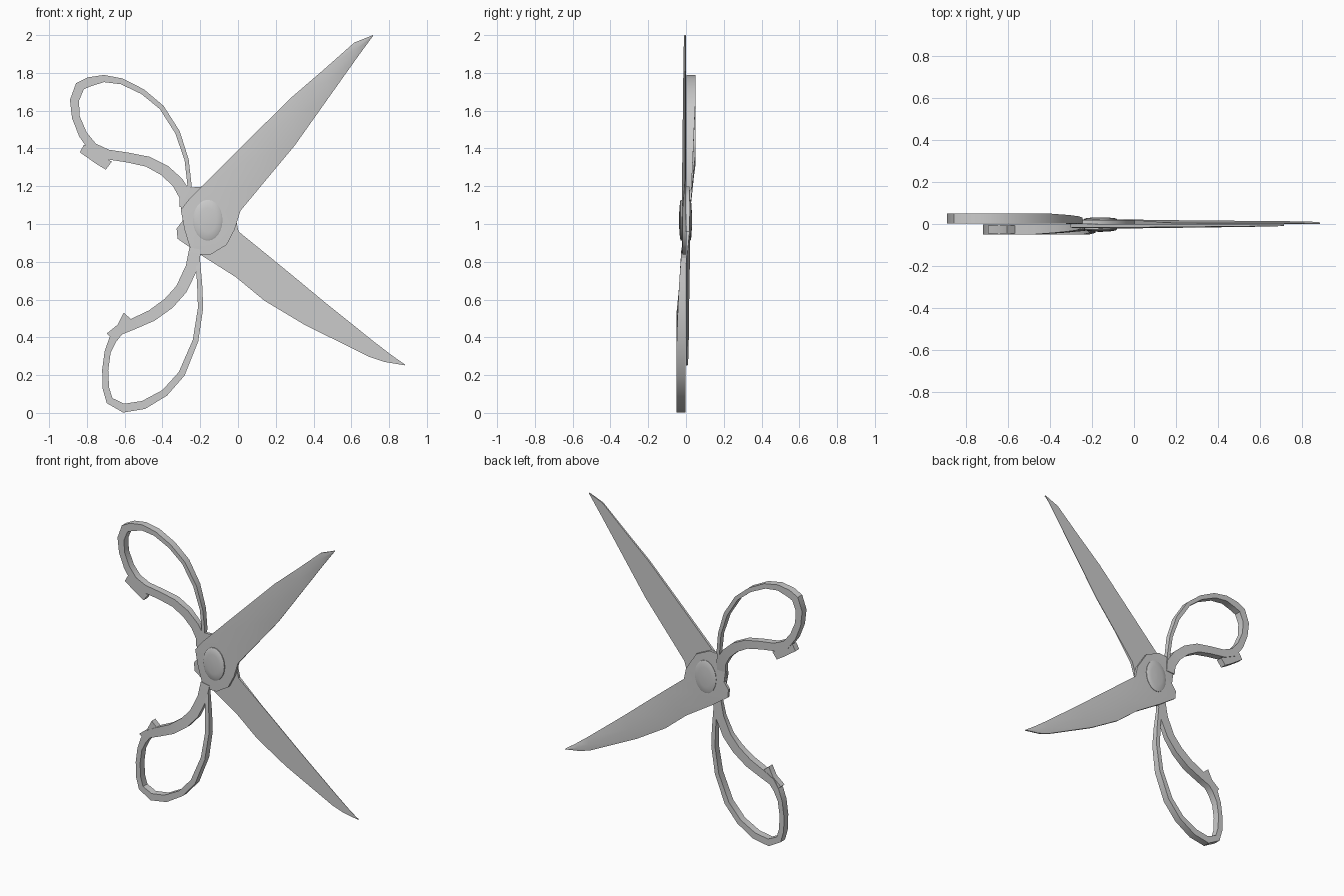
import bpy, bmesh, math
from mathutils import Vector


def loft(name, rings, angle=35):
    """Skin a row of equal-sized point rings and cap both ends."""
    bm = bmesh.new()
    rows = [[bm.verts.new(p) for p in ring] for ring in rings]
    n = len(rows[0])
    for a, b in zip(rows, rows[1:]):
        for i in range(n):
            bm.faces.new((a[i], a[(i + 1) % n], b[(i + 1) % n], b[i]))
    bm.faces.new(rows[0])
    bm.faces.new(rows[-1])
    bmesh.ops.recalc_face_normals(bm, faces=bm.faces)
    mesh = bpy.data.meshes.new(name)
    bm.to_mesh(mesh)
    bm.free()
    ob = bpy.data.objects.new(name, mesh)
    bpy.context.collection.objects.link(ob)
    bpy.ops.object.select_all(action='DESELECT')
    ob.select_set(True)
    bpy.context.view_layer.objects.active = ob
    bpy.ops.object.shade_smooth_by_angle(angle=math.radians(angle))
    return ob


def blade(name, pairs, side):
    """Stations of (spine x, z, edge x, z), heel to tip; the first five form the hub."""
    rings = []
    for i, (sx, sz, ex, ez) in enumerate(pairs):
        hub = i < 5
        t = 0.022 if hub else 0.022 - 0.012 * (i - 4) / (len(pairs) - 5)
        mx, mz = sx + (ex - sx) * 0.45, sz + (ez - sz) * 0.45
        edge = t * (0.85 if hub else 0.3)
        rings.append([(sx, side * 0.001, sz), (sx, side * t * 0.8, sz), (mx, side * t, mz),
                      (ex, side * edge, ez), (ex, side * 0.001, ez)])
    return loft(name, rings)


def handle(name, path, side):
    """Flat band along a path of (x, z, width), thinner where it meets the hub."""
    rings = []
    last = len(path) - 1
    for i, (x, z, w) in enumerate(path):
        a, b = path[max(i - 1, 0)], path[min(i + 1, last)]
        d = Vector((b[0] - a[0], b[1] - a[1])).normalized()
        nx, nz = -d.y * w / 2, d.x * w / 2
        k = min(1, min(i, last - i) / 4)
        y0, y1 = side * (0.001 + 0.002 * k), side * (0.024 + 0.025 * k)
        rings.append([(x + nx, y0, z + nz), (x + nx, y1, z + nz),
                      (x - nx, y1, z - nz), (x - nx, y0, z - nz)])
    return loft(name, rings)


def tab(name, outline, side):
    return loft(name, [[(x, side * y, z) for x, z in outline] for y in (0.006, 0.045)])


# Front half: upper blade, lower handle
blade("front_blade", [
    (-.256, .88, -.20, .838), (-.283, .97, -.145, .838), (-.303, 1.075, -.06, .89),
    (-.256, 1.135, -.018, .97), (-.193, 1.198, .013, 1.07), (.05, 1.44, .15, 1.235),
    (.277, 1.665, .30, 1.415), (.457, 1.82, .485, 1.676), (.615, 1.96, .63, 1.88),
    (.715, 2.0, .715, 1.996)], -1)
handle("front_handle", [
    (-.225, .87, .065), (-.245, .77, .065), (-.30, .655, .063), (-.367, .58, .063),
    (-.457, .515, .062), (-.563, .467, .058), (-.63, .435, .05), (-.663, .387, .042),
    (-.69, .323, .033), (-.703, .228, .032), (-.70, .133, .035), (-.68, .065, .04),
    (-.605, .025, .047), (-.50, .042, .045), (-.388, .106, .038), (-.298, .207, .036),
    (-.225, .382, .03), (-.198, .557, .028), (-.203, .68, .027), (-.21, .77, .025),
    (-.215, .83, .025)], -1)
tab("front_tab", [(-.695, .42), (-.637, .467), (-.605, .53), (-.565, .495), (-.60, .44), (-.662, .39)], -1)

# Back half: lower blade, upper handle
blade("back_blade", [
    (-.304, 1.097, -.25, 1.193), (-.293, 1.018, -.188, 1.198), (-.325, .975, -.087, 1.15),
    (-.32, .922, -.013, 1.034), (-.20, .838, .003, .96), (-.013, .72, .167, .827),
    (.14, .594, .277, .737), (.351, .467, .457, .588), (.695, .297, .72, .377),
    (.774, .27, .81, .308), (.883, .252, .885, .255)], 1)
handle("back_handle", [
    (-.277, 1.09, .065), (-.278, 1.15, .068), (-.32, 1.22, .063), (-.388, 1.283, .06),
    (-.478, 1.33, .055), (-.584, 1.352, .052), (-.69, 1.368, .052), (-.769, 1.405, .052),
    (-.821, 1.474, .045), (-.858, 1.564, .042), (-.866, 1.654, .048), (-.837, 1.729, .052),
    (-.79, 1.752, .05), (-.71, 1.77, .038), (-.615, 1.755, .032), (-.504, 1.70, .028),
    (-.404, 1.617, .026), (-.32, 1.485, .026), (-.272, 1.34, .022), (-.257, 1.21, .022),
    (-.265, 1.14, .022)], 1)
tab("back_tab", [(-.838, 1.38), (-.815, 1.42), (-.74, 1.37), (-.668, 1.33), (-.70, 1.288), (-.753, 1.32)], 1)

# Domed pivot screw through both hubs
profile = [(-.037, .15), (-.035, .6), (-.031, .92), (-.027, 1), (.024, 1), (.027, .92), (.03, .6), (.032, .15)]
loft("pivot_screw", [[(-.16 + .078 * r * math.cos(a), y, 1.02 + .108 * r * math.sin(a))
                      for a in (math.tau * i / 24 for i in range(24))] for y, r in profile])
